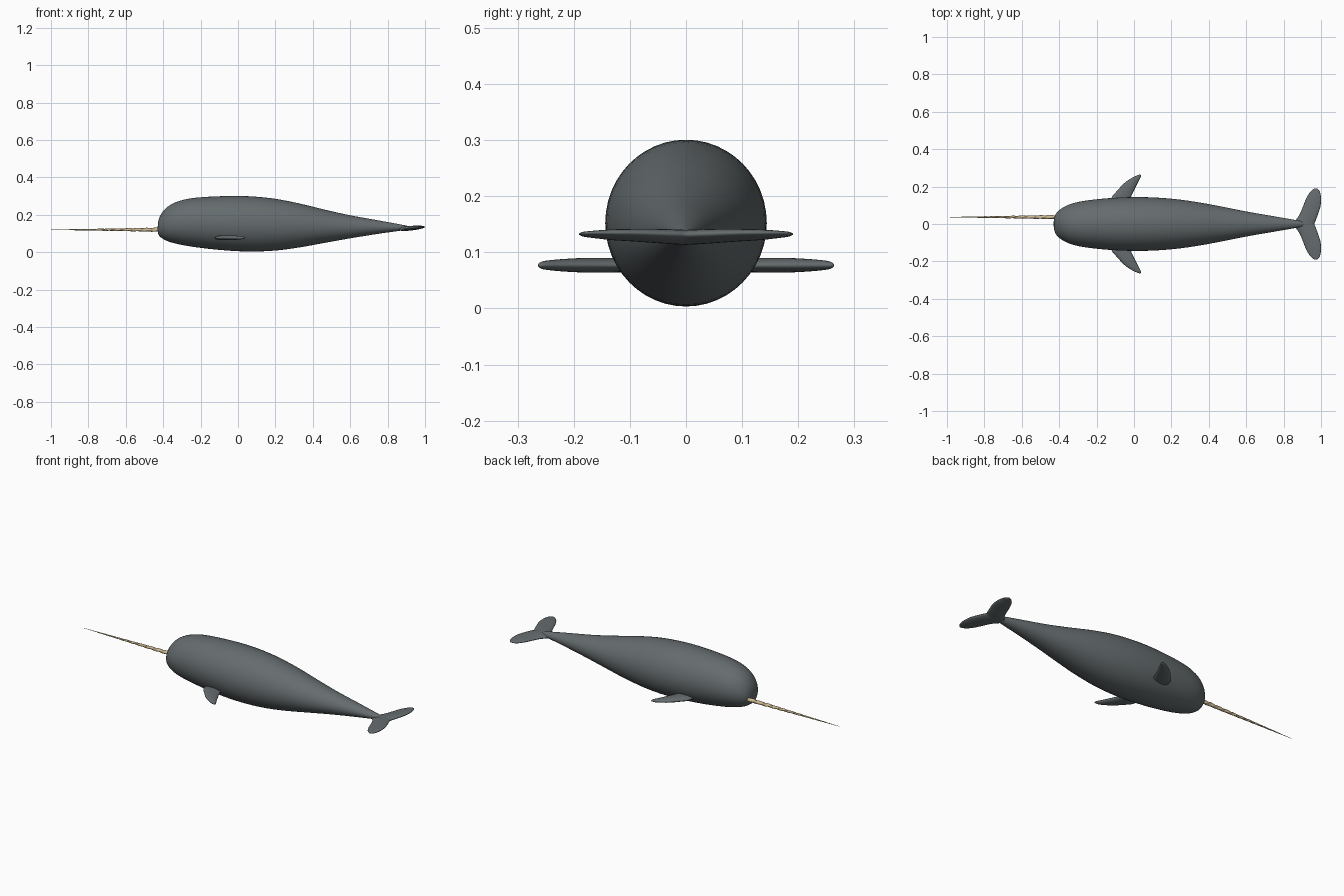
import bpy, bmesh, math

if "Cube" in bpy.data.objects:
    bpy.data.objects.remove(bpy.data.objects["Cube"])


def material(name, rgb):
    m = bpy.data.materials.new(name)
    m.diffuse_color = (*rgb, 1)
    m.use_nodes = True
    m.node_tree.nodes["Principled BSDF"].inputs["Base Color"].default_value = m.diffuse_color
    return m


GREY = material("slate grey skin", (0.13, 0.15, 0.157))
IVORY = material("ivory", (0.60, 0.48, 0.29))


def smooth_stations(pts, steps):
    """Catmull-Rom interpolation through the station tuples."""
    out = []
    p = [pts[0]] + pts + [pts[-1]]
    for i in range(1, len(p) - 2):
        for s in range(steps):
            t = s / steps
            out.append(tuple(
                0.5 * (2 * b + (c - a) * t + (2 * a - 5 * b + 4 * c - d) * t * t
                       + (3 * b - a - 3 * c + d) * t ** 3)
                for a, b, c, d in zip(*p[i - 1:i + 3])))
    return out + [pts[-1]]


def loft(name, rings, mat, angle=60):
    """Skin a list of point rings and cap both ends."""
    bm = bmesh.new()
    vs = [[bm.verts.new(q) for q in r] for r in rings]
    n = len(rings[0])
    for a, b in zip(vs, vs[1:]):
        for i in range(n):
            bm.faces.new((a[i], a[(i + 1) % n], b[(i + 1) % n], b[i]))
    bm.faces.new(vs[0])
    bm.faces.new(vs[-1])
    bmesh.ops.recalc_face_normals(bm, faces=bm.faces)
    me = bpy.data.meshes.new(name)
    bm.to_mesh(me)
    bm.free()
    me.materials.append(mat)
    ob = bpy.data.objects.new(name, me)
    bpy.context.collection.objects.link(ob)
    bpy.ops.object.select_all(action='DESELECT')
    ob.select_set(True)
    bpy.context.view_layer.objects.active = ob
    bpy.ops.object.shade_smooth_by_angle(angle=math.radians(angle))
    return ob


def circle(n, phase=0):
    return [(math.cos(phase + math.tau * i / n), math.sin(phase + math.tau * i / n))
            for i in range(n)]


# Body: x, top z, bottom z, half width
body = [(-0.430, 0.130, 0.116, 0.006), (-0.425, 0.170, 0.093, 0.038),
        (-0.410, 0.205, 0.077, 0.064), (-0.380, 0.240, 0.060, 0.088),
        (-0.330, 0.268, 0.045, 0.110), (-0.25, 0.288, 0.030, 0.126),
        (-0.12, 0.298, 0.014, 0.139), (0.03, 0.300, 0.004, 0.144),
        (0.18, 0.288, 0.007, 0.137), (0.32, 0.262, 0.024, 0.120),
        (0.46, 0.228, 0.049, 0.095), (0.60, 0.197, 0.074, 0.067),
        (0.75, 0.170, 0.098, 0.041), (0.87, 0.148, 0.115, 0.020),
        (0.92, 0.138, 0.124, 0.008)]
loft("body", [[(x, w * c, (t + b) / 2 + (t - b) / 2 * s) for c, s in circle(48)]
              for x, t, b, w in smooth_stations(body, 4)], GREY)


def fin(name, stations, height, slope=0.0):
    """Thin blade along y; stations are y, leading x, trailing x, half thickness."""
    return loft(name, [[((a + b) / 2 + (b - a) / 2 * c, y,
                         height + slope * ((a + b) / 2 + (b - a) / 2 * c) + h * s)
                        for c, s in circle(24)]
                       for y, a, b, h in smooth_stations(stations, 5)], GREY, 80)


# Flippers, mirrored left and right
flipper = [(0.09, -0.125, -0.035, 0.012), (0.14, -0.120, -0.018, 0.013),
           (0.18, -0.088, 0.000, 0.013), (0.22, -0.050, 0.020, 0.011),
           (0.25, -0.005, 0.036, 0.008), (0.260, 0.018, 0.038, 0.005),
           (0.264, 0.030, 0.035, 0.001)]
for side, label in ((1, "left"), (-1, "right")):
    fin(label + "_flipper", [(side * y, a, b, h) for y, a, b, h in flipper], 0.077)

# Tail fluke: one blade from tip to tip with a centre notch
half = [(0.015, 0.860, 0.970, 0.0125), (0.05, 0.885, 0.983, 0.012),
        (0.09, 0.902, 0.996, 0.0105), (0.13, 0.918, 1.000, 0.009),
        (0.165, 0.937, 0.996, 0.006), (0.183, 0.954, 0.987, 0.004),
        (0.191, 0.968, 0.978, 0.001)]
fluke = [(-y, a, b, h) for y, a, b, h in reversed(half)]
fluke += [(0, 0.855, 0.964, 0.0125)] + half
fin("tail_fluke", fluke, 0.045, 0.09)

# Tusk: tapering, with a twisted ridge section
STEPS = 60
tusk = []
for k in range(STEPS + 1):
    t = k / STEPS
    r = 0.0105 * (1 - t) + 0.0006
    tusk.append([(-0.40 - 0.60 * t, 0.037 + r * (1 + 0.12 * math.cos(3 * i * math.tau / 18)) * c,
                  0.120 + r * (1 + 0.12 * math.cos(3 * i * math.tau / 18)) * s)
                 for i, (c, s) in enumerate(circle(18, t * math.tau * 4))])
loft("tusk", tusk, IVORY, 40)
